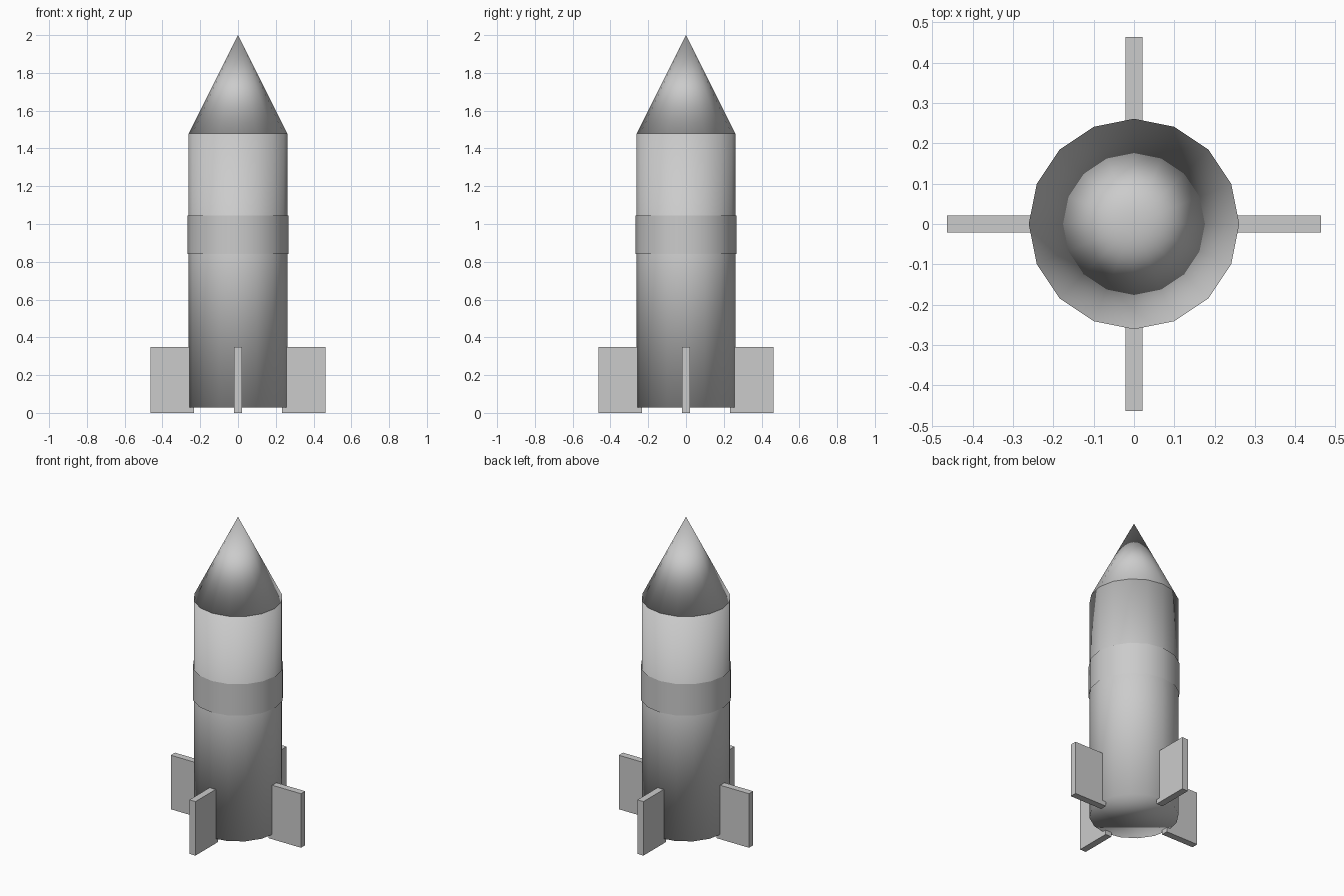
import bpy
from math import cos, sin, pi

if "Cube" in bpy.data.objects:
    bpy.data.objects.remove(bpy.data.objects["Cube"])

SIDES = 16
RADIUS = 0.261
BODY_BOTTOM, BODY_TOP, TIP = 0.029, 1.478, 2.0


def rounded(name, r_bottom, r_top, z0, z1, fill='NGON'):
    """16-sided cone or cylinder between two heights, smooth shaded throughout."""
    bpy.ops.mesh.primitive_cone_add(
        vertices=SIDES, radius1=r_bottom, radius2=r_top, depth=z1 - z0,
        end_fill_type=fill, location=(0, 0, (z0 + z1) / 2))
    ob = bpy.context.object
    ob.name = name
    bpy.ops.object.shade_smooth()
    return ob


# Main hull and pointed nose, both closed
rounded("body", RADIUS, RADIUS, BODY_BOTTOM, BODY_TOP)
rounded("nose_cone", RADIUS, 0, BODY_TOP, TIP)

# Open sleeve around the middle
rounded("band", 0.2667, 0.2667, 0.841, 1.044, fill='NOTHING')

# Four flat box fins
FIN_INNER, FIN_OUTER, FIN_HEIGHT, FIN_THICK = 0.232, 0.464, 0.348, 0.043
mid = (FIN_INNER + FIN_OUTER) / 2
for i, side in enumerate(("right", "back", "left", "front")):
    a = i * pi / 2
    bpy.ops.mesh.primitive_cube_add(
        size=1, location=(mid * cos(a), mid * sin(a), FIN_HEIGHT / 2), rotation=(0, 0, a))
    fin = bpy.context.object
    fin.name = "fin_" + side
    fin.scale = (FIN_OUTER - FIN_INNER, FIN_THICK, FIN_HEIGHT)
